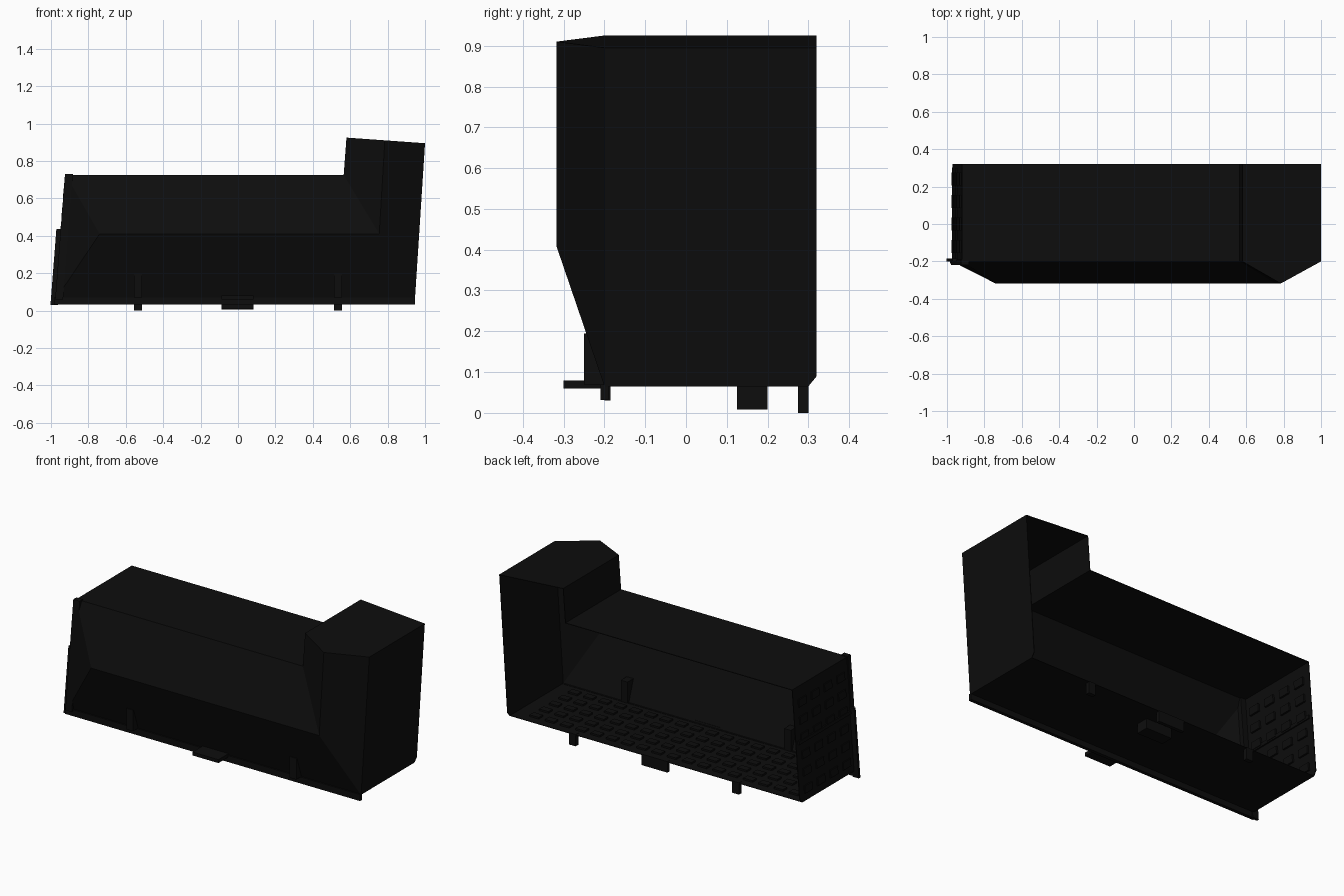
import bpy, bmesh

if "Cube" in bpy.data.objects:
    bpy.data.objects.remove(bpy.data.objects["Cube"], do_unlink=True)

black = bpy.data.materials.new("matte_black")
black.use_nodes = True
black.diffuse_color = (0.004, 0.004, 0.004, 1)
black.node_tree.nodes["Principled BSDF"].inputs["Base Color"].default_value = (0.004, 0.004, 0.004, 1)

LEAN = 0.078   # slope of the right end wall
FLOOR = 0.065


def finish(name, bm):
    bmesh.ops.recalc_face_normals(bm, faces=bm.faces)
    mesh = bpy.data.meshes.new(name)
    bm.to_mesh(mesh)
    bm.free()
    mesh.materials.append(black)
    obj = bpy.data.objects.new(name, mesh)
    bpy.context.collection.objects.link(obj)
    return obj


def add_box(bm, x, y, z, lean=0):
    verts = bmesh.ops.create_cube(bm, size=1)["verts"]
    for v in verts:
        v.co.x = x[0] + (v.co.x + 0.5) * (x[1] - x[0])
        v.co.y = y[0] + (v.co.y + 0.5) * (y[1] - y[0])
        v.co.z = z[0] + (v.co.z + 0.5) * (z[1] - z[0])
        v.co.x += lean * (v.co.z - FLOOR)


def box(name, x, y, z, lean=0):
    bm = bmesh.new()
    add_box(bm, x, y, z, lean)
    return finish(name, bm)


# L-shaped shell, open at the back, with a hipped front
outline = [(-0.972, FLOOR), (-0.97, 0.09), (-0.92, 0.725), (0.565, 0.725),
           (0.58, 0.925), (1.0, 0.895), (0.948, 0.09), (0.946, FLOOR)]
bm = bmesh.new()
front = [bm.verts.new((x, -0.2, z)) for x, z in outline]
back = [bm.verts.new((x, 0.3 if z == FLOOR else 0.32, z)) for x, z in outline]
low_r, low_l, top_l = [bm.verts.new((x, -0.318, z))
                       for x, z in ((-0.74, 0.41), (0.755, 0.41), (0.785, 0.91))]
for i in range(len(outline)):
    j = (i + 1) % len(outline)
    bm.faces.new((front[i], front[j], back[j], back[i]))
a, a2, b, c, d, e, f2, f = front
for face in ((a, a2, b, low_r), (b, c, low_l, low_r), (c, d, top_l, low_l),
             (d, e, top_l), (e, f2, f, low_l, top_l), (f, a, low_r, low_l)):
    bm.faces.new(face)
shell = finish("shell", bm)
thick = shell.modifiers.new("thickness", "SOLIDIFY")
thick.thickness = 0.005
thick.offset = -1

# Right end trim: leaning front post and the narrow flange on its lower half
box("end_post", (-0.977, -0.935), (-0.22, -0.19), (0.06, 0.73), LEAN)
box("end_flange", (-1.0, -0.96), (-0.2, -0.185), (0.03, 0.435), LEAN)
box("end_rail", (-0.98, -0.96), (-0.2, 0.3), (0.4, 0.42), LEAN)

# Skirt under the front edge
box("front_skirt", (-0.985, 0.946), (-0.21, -0.19), (0.032, 0.07))

# Side tabs at the back and pegs through the front
for side, s in (("right", -1), ("left", 1)):
    x = (s * 0.535 - 0.022, s * 0.535 + 0.022)
    box(side + "_back_tab", x, (0.275, 0.3), (0, 0.07))
    box(side + "_front_peg", x, (-0.25, -0.185), (0.07, 0.195))

# Centre latch parts
mid = (-0.088, 0.082)
box("back_latch", mid, (0.28, 0.3), (0.005, 0.07))
box("under_block", mid, (0.125, 0.2), (0.008, 0.066))
box("front_latch", mid, (-0.3, -0.2), (0.06, 0.08))

# Raised pads on the floor
bm = bmesh.new()
for row in range(5):
    for col in range(18):
        x = -0.88 + col * 0.1
        y = -0.13 + row * 0.09
        add_box(bm, (x - 0.03, x + 0.03), (y - 0.02, y + 0.02), (FLOOR, FLOOR + 0.013))
finish("floor_pads", bm)

# Raised pads on both faces of the right end wall
bm = bmesh.new()
for row in range(6):
    for col in range(4):
        y = -0.12 + col * 0.12
        z = 0.13 + row * 0.1
        add_box(bm, (-0.978, -0.957), (y - 0.035, y + 0.035), (z - 0.022, z + 0.022), LEAN)
finish("end_pads", bm)
